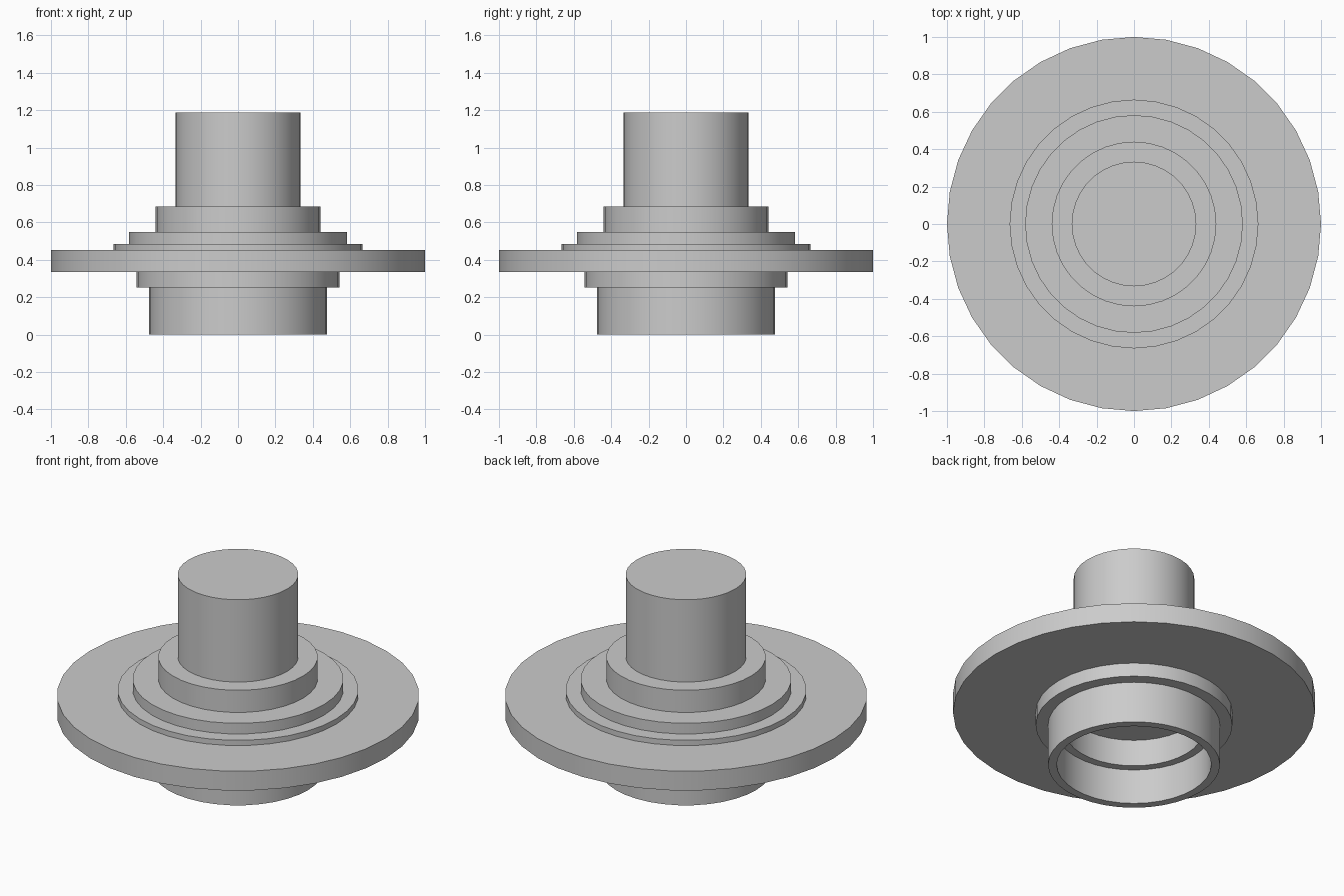
import bpy, math

if "Cube" in bpy.data.objects:
    bpy.data.objects.remove(bpy.data.objects["Cube"])

SEGMENTS = 36


def lathe(name, profile):
    """Revolve an (r, z) profile about z; its two ends are capped with flat discs."""
    verts, faces = [], []
    for r, z in profile:
        for i in range(SEGMENTS):
            a = math.tau * i / SEGMENTS
            verts.append((r * math.cos(a), r * math.sin(a), z))
    for k in range(len(profile) - 1):
        for i in range(SEGMENTS):
            j = (i + 1) % SEGMENTS
            lo, hi = k * SEGMENTS, (k + 1) * SEGMENTS
            faces.append((lo + i, lo + j, hi + j, hi + i))
    last = (len(profile) - 1) * SEGMENTS
    faces.append(tuple(reversed(range(SEGMENTS))))
    faces.append(tuple(last + i for i in range(SEGMENTS)))
    mesh = bpy.data.meshes.new(name)
    mesh.from_pydata(verts, [], faces)
    obj = bpy.data.objects.new(name, mesh)
    bpy.context.collection.objects.link(obj)
    bpy.ops.object.select_all(action='DESELECT')
    obj.select_set(True)
    bpy.context.view_layer.objects.active = obj
    bpy.ops.object.shade_smooth_by_angle(angle=math.radians(30))
    return obj


# Stepped socket underneath: blind floor, shoulder, then the open rim
bore = [(0.38, 0.375), (0.38, 0.213), (0.427, 0.213), (0.427, 0)]

# Outer steps from the bottom up: (radius, z start, z end)
steps = [
    (0.475, 0, 0.252),      # lower collar
    (0.543, 0.252, 0.335),  # shoulder under the flange
    (1.0, 0.335, 0.453),    # wide flange
    (0.665, 0.453, 0.485),  # thin raised ring
    (0.582, 0.485, 0.55),   # second ring
    (0.44, 0.55, 0.685),    # hub
    (0.333, 0.685, 1.187),  # spigot
]
outside = [(r, z) for r, z0, z1 in steps for z in (z0, z1)]

lathe("flanged_hub", bore + outside)
